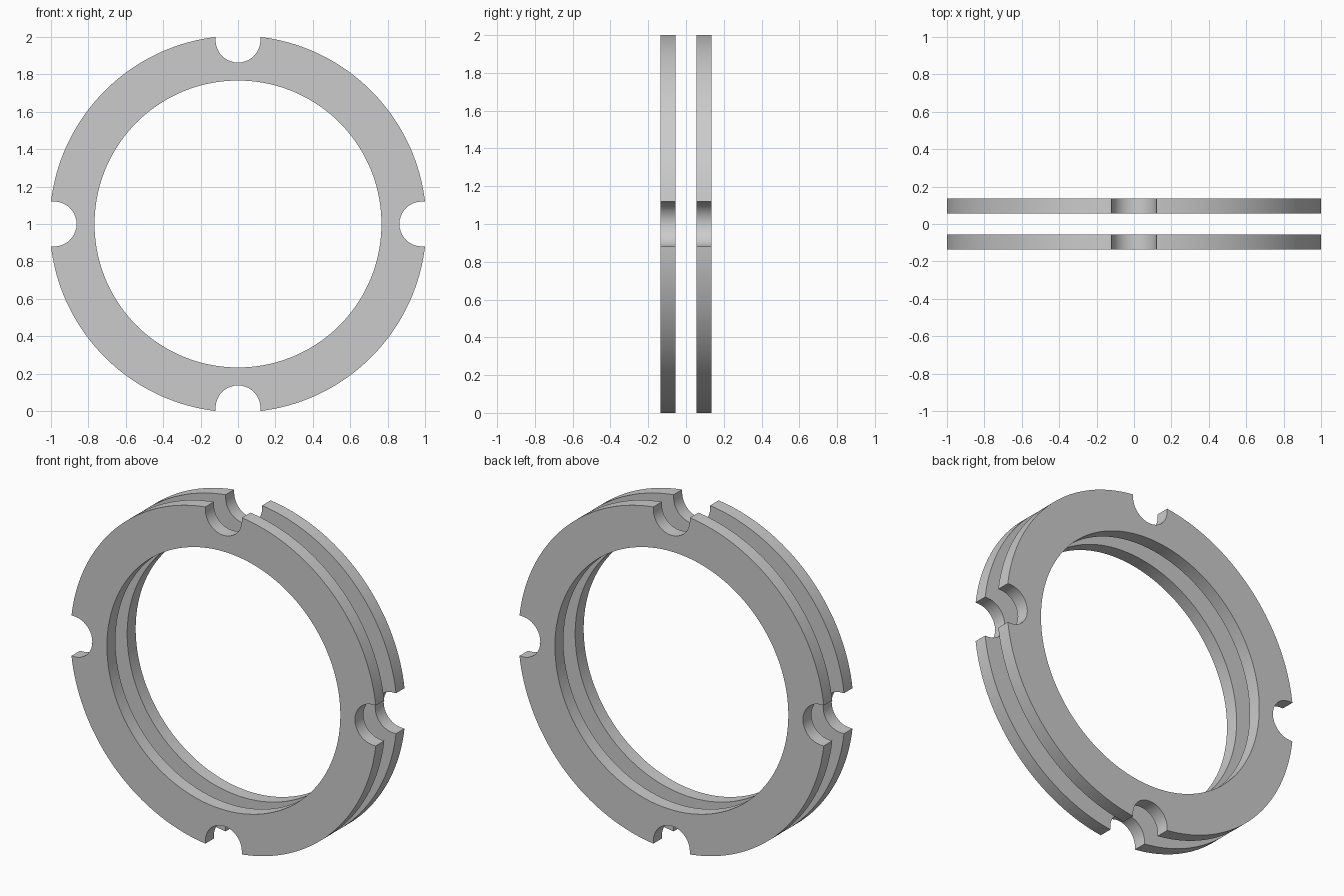
import bpy
import bmesh
from math import sin, cos, asin, pi, radians

if "Cube" in bpy.data.objects:
    bpy.data.objects.remove(bpy.data.objects["Cube"], do_unlink=True)

NOTCH = 0.12                      # notch radius
OUTER = (1 + NOTCH ** 2) ** 0.5   # notch corners lie on the unit square
INNER = 0.767
NOTCH_MID = 0.983
THICK = 0.08
NOTCH_STEPS, ARC_STEPS = 18, 36

grey = bpy.data.materials.new("light_grey")
grey.use_nodes = True
COLOUR = (0.6, 0.6, 0.6, 1)
grey.diffuse_color = COLOUR
grey.node_tree.nodes["Principled BSDF"].inputs["Base Color"].default_value = COLOUR


def quarter():
    """Matching outer and inner points for one notch and the arc after it."""
    half, spread = asin(NOTCH / OUTER), radians(10)
    pairs = [((-NOTCH, 1), -spread)]
    for i in range(NOTCH_STEPS + 1):
        t = 2 * i / NOTCH_STEPS - 1
        a = t * pi / 2
        pairs.append(((NOTCH * sin(a), NOTCH_MID - NOTCH * cos(a)), 0.95 * t * spread))
    for i in range(ARC_STEPS):
        t = i / ARC_STEPS
        a = half + t * (pi / 2 - 2 * half)
        b = spread + t * (pi / 2 - 2 * spread)
        pairs.append(((OUTER * sin(a), OUTER * cos(a)), b))
    return [(p, (INNER * sin(b), INNER * cos(b))) for p, b in pairs]


def notched_ring(name, y):
    bm = bmesh.new()
    columns = []
    for q in range(4):
        c, s = cos(q * pi / 2), sin(q * pi / 2)
        for pair in quarter():
            # section loop: outer front, outer back, inner back, inner front
            outer, inner = [(x * c + z * s, z * c - x * s) for x, z in pair]
            section = ((outer, y - THICK / 2), (outer, y + THICK / 2),
                       (inner, y + THICK / 2), (inner, y - THICK / 2))
            columns.append([bm.verts.new((p[0], d, p[1] + 1)) for p, d in section])
    for i, a in enumerate(columns):
        b = columns[(i + 1) % len(columns)]
        for k in range(4):
            n = (k + 1) % 4
            bm.faces.new((a[k], a[n], b[n], b[k]))
    bmesh.ops.recalc_face_normals(bm, faces=bm.faces)
    mesh = bpy.data.meshes.new(name)
    bm.to_mesh(mesh)
    bm.free()
    mesh.materials.append(grey)
    obj = bpy.data.objects.new(name, mesh)
    bpy.context.collection.objects.link(obj)
    bpy.ops.object.select_all(action="DESELECT")
    obj.select_set(True)
    bpy.context.view_layer.objects.active = obj
    bpy.ops.object.shade_smooth_by_angle(angle=radians(30))


notched_ring("front_ring", -0.095)
notched_ring("back_ring", 0.095)
